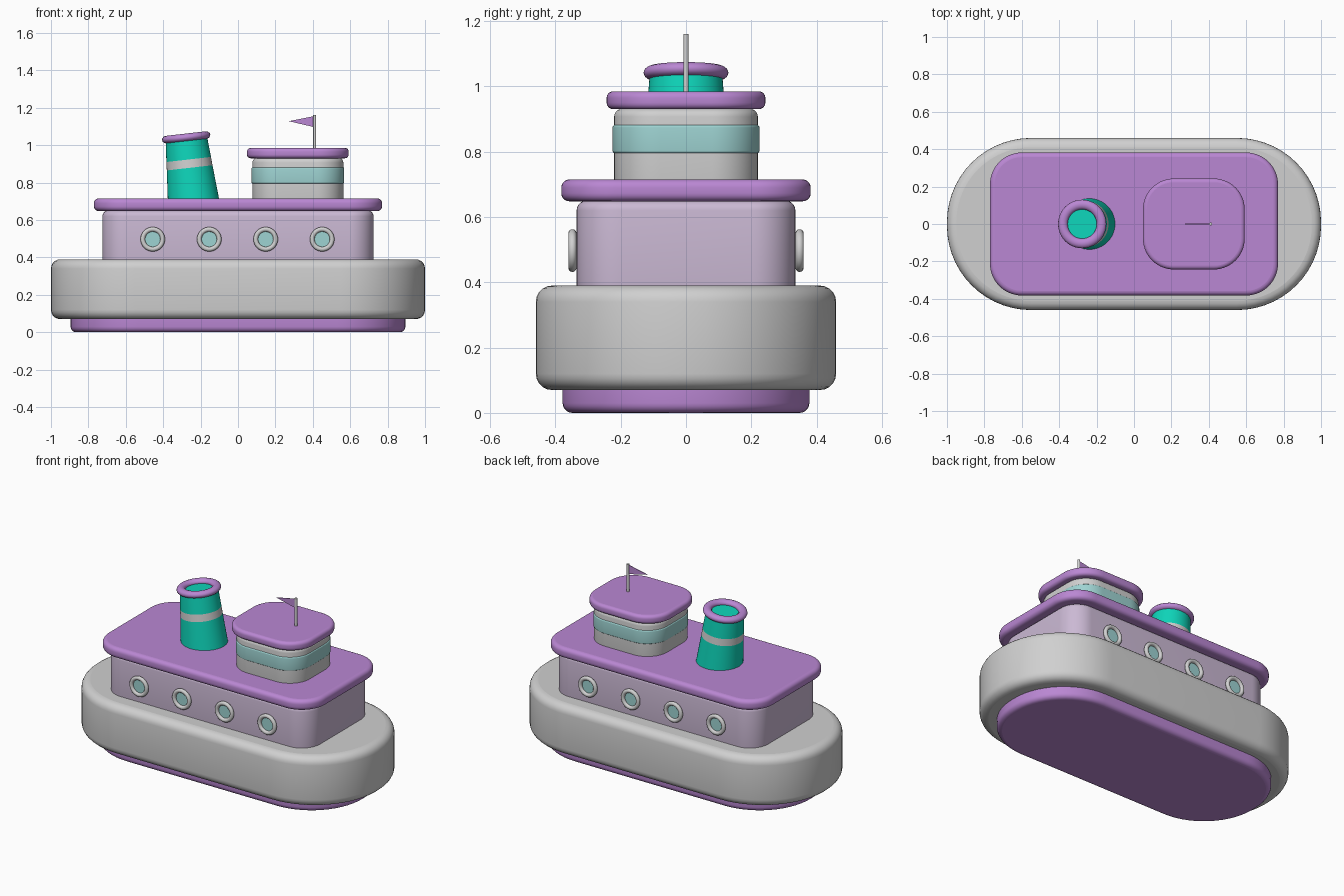
import bpy, bmesh
from math import sin, cos, pi, radians
from mathutils import Matrix, Vector

if "Cube" in bpy.data.objects:
    bpy.data.objects.remove(bpy.data.objects["Cube"])


def material(name, rgb):
    """Flat material from display colour values."""
    lin = [((c / 255 + 0.055) / 1.055) ** 2.4 for c in rgb] + [1]
    m = bpy.data.materials.new(name)
    m.use_nodes = True
    m.diffuse_color = lin
    bsdf = next(n for n in m.node_tree.nodes if n.type == 'BSDF_PRINCIPLED')
    bsdf.inputs["Base Color"].default_value = lin
    return m


PURPLE = material("purple paint", (186, 135, 211))
GREY = material("light grey paint", (208, 208, 208))
LILAC = material("pale lilac paint", (203, 185, 212))
TEAL = material("teal paint", (14, 213, 186))
GLASS = material("pale teal glass", (158, 211, 210))


def loft(name, rings, mats, transform=Matrix(), band=None):
    """Skin stacked rings: smooth sides, flat caps; band rows use the second material."""
    bm = bmesh.new()
    loops = [[bm.verts.new(p) for p in ring] for ring in rings]
    n = len(loops[0])
    for row, (a, b) in enumerate(zip(loops, loops[1:])):
        for i in range(n):
            j = (i + 1) % n
            f = bm.faces.new((a[i], a[j], b[j], b[i]))
            f.smooth = True
            f.material_index = 1 if row == band else 0
    bm.faces.new(loops[0][::-1])
    bm.faces.new(loops[-1])
    bm.transform(transform)
    bmesh.ops.recalc_face_normals(bm, faces=bm.faces)
    me = bpy.data.meshes.new(name)
    bm.to_mesh(me)
    bm.free()
    for m in mats:
        me.materials.append(m)
    ob = bpy.data.objects.new(name, me)
    bpy.context.collection.objects.link(ob)
    return ob


def outline(hx, hy, r, z, cx):
    """Rounded rectangle at height z."""
    pts, steps = [], 14
    for k, (sx, sy) in enumerate(((1, 1), (-1, 1), (-1, -1), (1, -1))):
        for s in range(steps + 1):
            a = (k + s / steps) * pi / 2
            pts.append((cx + sx * (hx - r) + r * cos(a), sy * (hy - r) + r * sin(a), z))
    return pts


def slab(name, mat, hx, hy, r, z0, z1, low, high, cx=0):
    """Rounded block with its lower and upper rims rounded by low and high."""
    rings, steps = [], 5
    for rim, base, sign in ((low, z0, 1), (high, z1, -1)):
        for s in range(steps + 1):
            a = (s if sign > 0 else steps - s) / steps * pi / 2
            inset = rim * (1 - sin(a))
            rings.append(outline(hx - inset, hy - inset, r - inset,
                                 base + sign * rim * (1 - cos(a)), cx))
    return loft(name, rings, [mat])


def circle(r, z):
    return [(r * cos(i * pi / 24), r * sin(i * pi / 24), z) for i in range(48)]


def torus(name, mat, major, minor, location, rotation, flatten=1):
    bpy.ops.mesh.primitive_torus_add(major_radius=major, minor_radius=minor, major_segments=40,
                                     minor_segments=14, location=location, rotation=rotation)
    ob = bpy.context.object
    ob.name = name
    ob.scale.z = flatten
    ob.data.materials.append(mat)
    bpy.ops.object.shade_smooth()


# Hull and decks
slab("keel", PURPLE, 0.895, 0.378, 0.365, 0, 0.12, 0.03, 0.01)
slab("hull", GREY, 1.0, 0.46, 0.45, 0.07, 0.39, 0.05, 0.05)
slab("cabin", LILAC, 0.725, 0.335, 0.13, 0.36, 0.65, 0.01, 0.03)
slab("cabin_roof", PURPLE, 0.77, 0.382, 0.17, 0.648, 0.715, 0.025, 0.025)

# Wheelhouse
slab("wheelhouse", GREY, 0.243, 0.22, 0.14, 0.70, 0.932, 0.01, 0.025, 0.32)
slab("wheelhouse_window_band", GLASS, 0.248, 0.225, 0.145, 0.795, 0.882, 0.008, 0.008, 0.32)
slab("wheelhouse_roof", PURPLE, 0.272, 0.243, 0.165, 0.93, 0.985, 0.02, 0.02, 0.32)

# Leaning funnel with a painted band and a rolled rim
lean = radians(-6.5)
place = Matrix.Translation((-0.237, 0, 0.69)) @ Matrix.Rotation(lean, 4, 'Y')
loft("funnel", [circle(0.138, 0), circle(0.123, 0.19), circle(0.12, 0.235), circle(0.111, 0.35)],
     [TEAL, GREY], place, band=1)
torus("funnel_rim", PURPLE, 0.104, 0.026, place @ Vector((0, 0, 0.354)), (0, lean, 0), 0.8)

# Portholes on both sides
for side, label in ((-1, "front"), (1, "back")):
    for i in range(4):
        spot = Vector((-0.456 + i * 0.302, side * 0.342, 0.497))
        torus(f"{label}_porthole_frame_{i + 1}", GREY, 0.053, 0.0125,
              spot + Vector((0, side * 0.006, 0)), (pi / 2, 0, 0))
        loft(f"{label}_porthole_glass_{i + 1}", [circle(0.05, -0.01), circle(0.05, 0.003)], [GLASS],
             Matrix.Translation(spot) @ Matrix.Rotation(-side * pi / 2, 4, 'X'))

# Mast and pennant
loft("mast", [circle(0.008, 0.97), circle(0.008, 1.16)], [GREY], Matrix.Translation((0.41, 0, 0)))
flag = loft("pennant", [[(0.405, y, 1.155), (0.405, y, 1.097), (0.272, y, 1.128)]
                        for y in (-0.002, 0.002)], [PURPLE])
flag.data.shade_flat()
